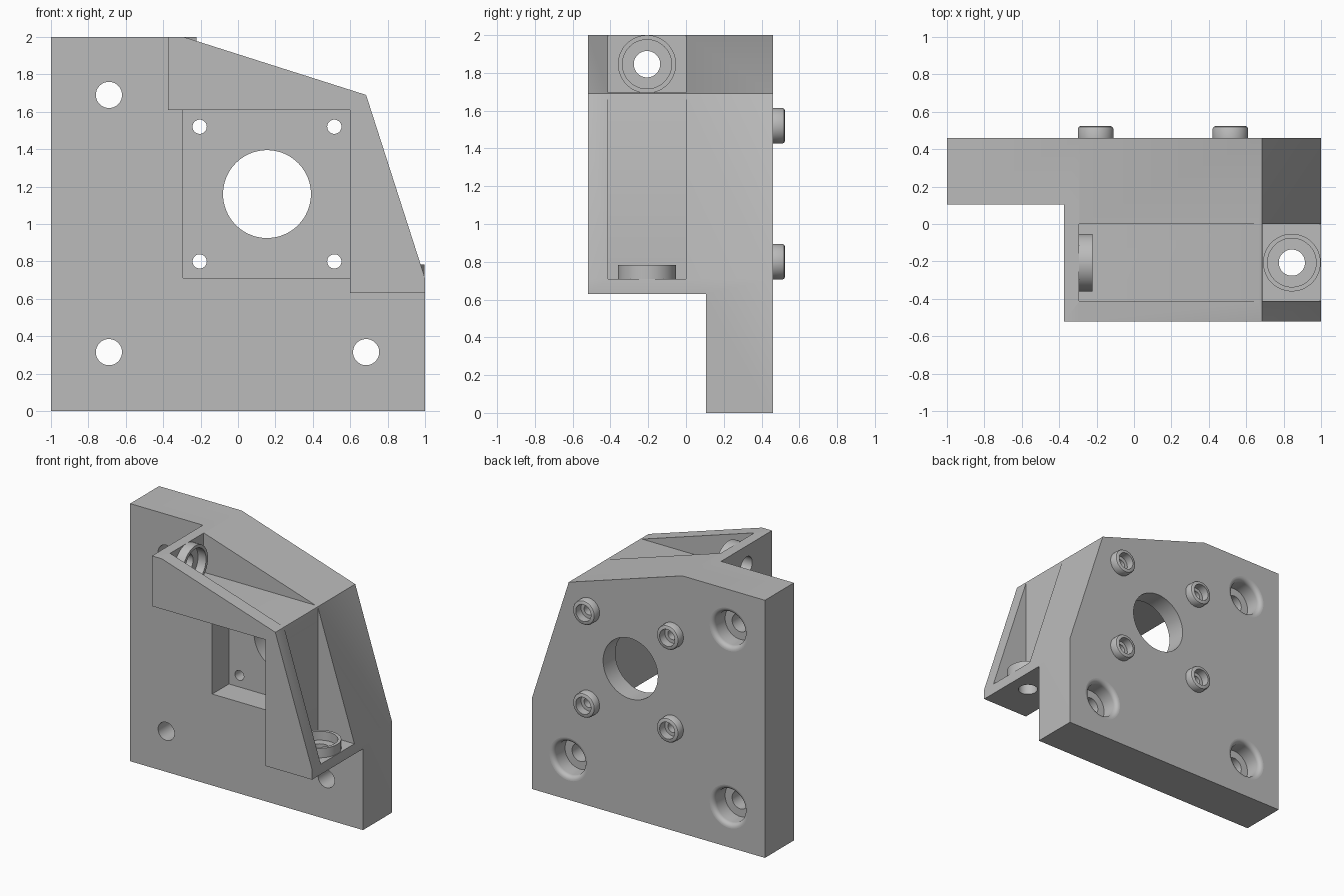
import bpy, bmesh, math
from mathutils import Matrix, Vector

if "Cube" in bpy.data.objects:
    bpy.data.objects.remove(bpy.data.objects["Cube"])

FRONT, FACE, BACK = -0.52, 0.105, 0.46     # y of arm front, plate front, plate back
POCKET = 0.31                              # y of the square pocket floor
SLOT_Y = (-0.413, 0.0)
MID = sum(SLOT_Y) / 2

grey = bpy.data.materials.new("plain grey")
grey.use_nodes = True
colour = (0.5, 0.5, 0.5, 1)
grey.diffuse_color = colour
grey.node_tree.nodes["Principled BSDF"].inputs["Base Color"].default_value = colour


def make(name, bm):
    bmesh.ops.recalc_face_normals(bm, faces=bm.faces)
    mesh = bpy.data.meshes.new(name)
    bm.to_mesh(mesh)
    bm.free()
    mesh.materials.append(grey)
    obj = bpy.data.objects.new(name, mesh)
    bpy.context.collection.objects.link(obj)
    return obj


def prism(name, outline, y0, y1):
    """Extrude an (x, z) outline along y."""
    bm = bmesh.new()
    face = bm.faces.new([bm.verts.new((x, y0, z)) for x, z in outline])
    ext = bmesh.ops.extrude_face_region(bm, geom=[face])["geom"]
    verts = [v for v in ext if isinstance(v, bmesh.types.BMVert)]
    bmesh.ops.translate(bm, verts=verts, vec=(0, y1 - y0, 0))
    return make(name, bm)


def lathe(name, profile, origin, axis, sides=48):
    """Solid of revolution from (radius, height) pairs along an axis."""
    bm = bmesh.new()
    turn = Matrix.Translation(origin) @ Vector((0, 0, 1)).rotation_difference(Vector(axis)).to_matrix().to_4x4()
    rings = []
    for r, h in profile:
        angles = [2 * math.pi * i / sides for i in range(sides)]
        rings.append([bm.verts.new(turn @ Vector((r * math.cos(a), r * math.sin(a), h))) for a in angles])
    for a, b in zip(rings, rings[1:]):
        for i in range(sides):
            j = (i + 1) % sides
            bm.faces.new((a[i], a[j], b[j], b[i]))
    bm.faces.new(rings[0])
    bm.faces.new(rings[-1])
    return make(name, bm)


def combine(body, tool, operation="DIFFERENCE"):
    tool.hide_render = True
    mod = body.modifiers.new(tool.name, "BOOLEAN")
    mod.operation, mod.object, mod.solver = operation, tool, "EXACT"
    bpy.context.view_layer.objects.active = body
    bpy.ops.object.modifier_apply(modifier=mod.name)
    bpy.data.objects.remove(tool)


# Full-depth block with two sloping corners
body = prism("mount_bracket", [(-1, 0), (1, 0), (1, 0.71), (0.685, 1.69), (-0.29, 2), (-1, 2)], FRONT, BACK)

# Clear the space in front of the plate, leaving the angled arms
combine(body, prism("front_clearance", [(-1.2, -0.2), (1.2, -0.2), (1.2, 0.63), (0.6, 0.63), (0.6, 1.61),
                                        (-0.375, 1.61), (-0.375, 2.2), (-1.2, 2.2)], FRONT - 0.2, FACE))

# Square pocket in the plate
combine(body, prism("pocket", [(-0.295, 0.71), (0.6, 0.71), (0.6, 1.61), (-0.295, 1.61)], FACE - 0.1, POCKET))

# Open slot running round the outside of both arms
combine(body, prism("arm_slot", [(-0.295, 1.696), (0.687, 1.696), (0.687, 0.71), (1.3, 0.71),
                                 (1.3, 2.3), (-0.295, 2.3)], *SLOT_Y))

# Raised bosses with recessed holes at both arm ends
for origin, axis in (((-0.295, MID, 1.846), (1, 0, 0)), ((0.844, MID, 0.71), (0, 0, 1))):
    combine(body, lathe("arm_boss", [(0.154, -0.04), (0.154, 0.074)], origin, axis), "UNION")
    combine(body, lathe("arm_hole", [(0.07, -0.2), (0.07, 0.005), (0.13, 0.005), (0.13, 0.2)], origin, axis))

# Large centre bore
combine(body, lathe("centre_bore", [(0.235, -0.3), (0.235, 0.2)], (0.155, BACK, 1.16), (0, 1, 0), 64))

# Four small rear bosses with recessed holes
for x in (-0.205, 0.515):
    for z in (0.8, 1.52):
        origin = (x, BACK, z)
        combine(body, lathe("rear_boss", [(0.095, -0.04), (0.095, 0.05), (0.09, 0.059), (0.08, 0.064)],
                            origin, (0, 1, 0)), "UNION")
        combine(body, lathe("rear_hole", [(0.038, -0.3), (0.038, 0), (0.065, 0), (0.065, 0.2)],
                            origin, (0, 1, 0)))

# Three mounting holes, counterbored from the back with a rounded lip
lip = 0.035
arc = [(0.13 + lip * (1 - math.cos(a)), lip * (math.sin(a) - 1))
       for a in [math.pi / 2 * i / 6 for i in range(7)]]
for x, z in ((-0.69, 0.315), (0.685, 0.315), (-0.69, 1.69)):
    combine(body, lathe("mounting_hole", [(0.07, -0.6), (0.07, -0.14), (0.13, -0.14)] + arc + [(0.165, 0.1)],
                        (x, BACK, z), (0, 1, 0)))

# Smooth the round walls, keep edges sharp
bpy.ops.object.select_all(action="DESELECT")
body.select_set(True)
bpy.context.view_layer.objects.active = body
bpy.ops.object.shade_smooth_by_angle(angle=math.radians(30))
